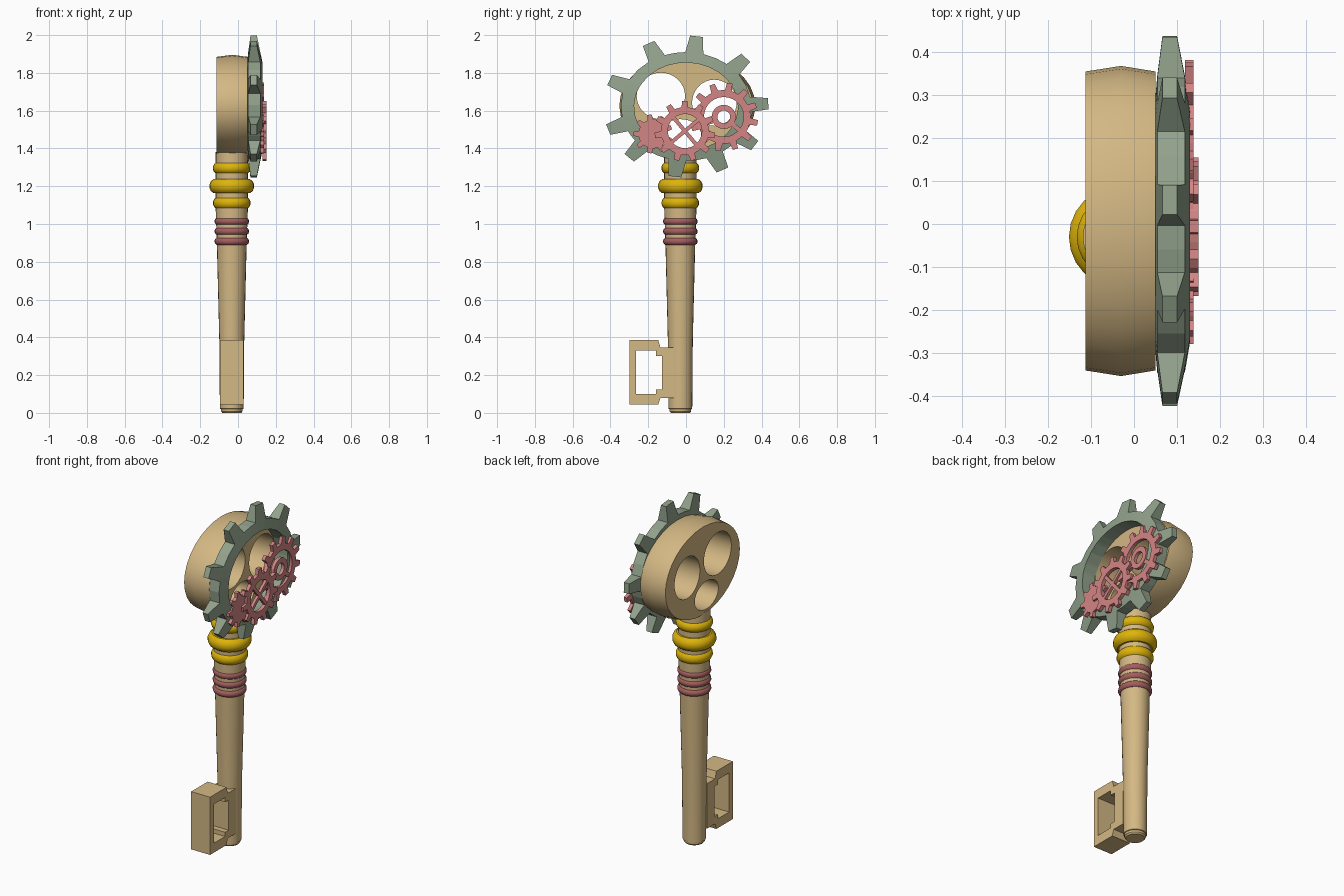
import bpy, bmesh, math
from math import sin, cos, pi, radians

if "Cube" in bpy.data.objects:
    bpy.data.objects.remove(bpy.data.objects["Cube"])


def material(name, r, g, b):
    lin = lambda v: ((v / 255 + 0.055) / 1.055) ** 2.4 if v > 10 else v / 3294
    m = bpy.data.materials.new(name)
    m.diffuse_color = (lin(r), lin(g), lin(b), 1)
    m.use_nodes = True
    m.node_tree.nodes["Principled BSDF"].inputs["Base Color"].default_value = m.diffuse_color
    return m


TAN = material("tan brass", 212, 184, 132)
GOLD = material("gold", 222, 180, 10)
SAGE = material("sage green", 146, 162, 140)
PINK = material("pink copper", 212, 133, 133)
ROSE = material("dark rose", 164, 94, 96)
AX, AY = -0.033, -0.03          # shaft axis


def finish(name, bm, mat, smooth=None):
    bmesh.ops.remove_doubles(bm, verts=bm.verts, dist=1e-5)
    bmesh.ops.dissolve_degenerate(bm, edges=bm.edges, dist=1e-5)
    bmesh.ops.recalc_face_normals(bm, faces=bm.faces)
    me = bpy.data.meshes.new(name)
    bm.to_mesh(me)
    bm.free()
    ob = bpy.data.objects.new(name, me)
    bpy.context.collection.objects.link(ob)
    me.materials.append(mat)
    if smooth:
        bpy.ops.object.select_all(action='DESELECT')
        ob.select_set(True)
        bpy.context.view_layer.objects.active = ob
        bpy.ops.object.shade_smooth_by_angle(angle=radians(smooth))
    return ob


def skin(loops, caps=True, closed=False):
    """Quads between successive loops of equal length."""
    bm = bmesh.new()
    vs = [[bm.verts.new(p) for p in lp] for lp in loops]
    n = len(vs[0])
    for a, b in zip(vs, vs[1:] + (vs[:1] if closed else [])):
        for i in range(n):
            j = (i + 1) % n
            bm.faces.new((a[i], a[j], b[j], b[i]))
    if caps:
        bm.faces.new(vs[0])
        bm.faces.new(vs[-1])
    return bm


def lathe(name, prof, mat, n=24, caps=True, closed=False):
    loops = [[(AX + r * cos(2 * pi * i / n), AY + r * sin(2 * pi * i / n), z)
              for i in range(n)] for r, z in prof]
    return finish(name, skin(loops, caps, closed), mat, 35)


def ellipse(x, cy, cz, ry, rz, n=32):
    return [(x, cy + ry * cos(2 * pi * i / n), cz + rz * sin(2 * pi * i / n)) for i in range(n)]


def gear(name, mat, cy, cz, teeth, inner, root, tip, xs, half=(8, 4.5)):
    """Cog in the y-z plane; xs = (back, front) at inner, root and tip rims."""
    pts = []                                     # (angle, reaches the tip)
    for k, a in enumerate(teeth):
        nxt = teeth[(k + 1) % len(teeth)]
        gap = (nxt - a) % 360
        pts += [(a - half[0], 0), (a - half[1], 1), (a + half[1], 1), (a + half[0], 0),
                (a + gap / 2, 0)]

    def loop(rad, x, use_tip=False):
        out = []
        for a, t in pts:
            up = use_tip and t
            ry, rz = tip if up else rad
            out.append((x[1] if up else x[0], cy + ry * cos(radians(a)), cz + rz * sin(radians(a))))
        return out
    (bi, fi), (br, fr), (bt, ft) = xs
    loops = [loop(inner, (bi, 0)), loop(root, (br, 0)), loop(root, (br, bt), True),
             loop(root, (fr, ft), True), loop(root, (fr, 0)), loop(inner, (fi, 0))]
    return finish(name, skin(loops, False, True), mat)


def box_bar(name, cy, cz, length, width, angle, x0, x1, mat, start=None):
    s = -length if start is None else start
    ca, sa = cos(radians(angle)), sin(radians(angle))
    w = width / 2
    loops = [[(x, cy + u * ca - v * sa, cz + u * sa + v * ca)
              for u, v in ((s, -w), (length, -w), (length, w), (s, w))] for x in (x0, x1)]
    return finish(name, skin(loops), mat)


# shaft
lathe("shaft", [(0.05, 0), (0.057, 0.008), (0.058, 0.02), (0.063, 0.022), (0.066, 0.38),
                (0.079, 0.9), (0.086, 1.1), (0.086, 1.38)], TAN)


# collars and bands, rounded rings
def ring(name, z0, z1, r, mat, rin=0.07):
    h = z1 - z0
    prof = [(rin, z0), (r - 0.3 * h, z0), (r - 0.1 * h, z0 + 0.15 * h), (r, z0 + 0.38 * h),
            (r, z1 - 0.38 * h), (r - 0.1 * h, z1 - 0.15 * h), (r - 0.3 * h, z1), (rin, z1)]
    lathe(name, prof, mat, caps=False, closed=True)


for nm, z0, z1, r in (("lower", 1.08, 1.142, 0.099), ("middle", 1.163, 1.238, 0.118),
                      ("upper", 1.267, 1.325, 0.1)):
    ring(nm + "_gold_collar", z0, z1, r, GOLD)
for k in range(3):
    ring(f"rose_band_{k + 1}", 0.89 + 0.053 * k, 0.926 + 0.053 * k, 0.091, ROSE)

# head: barrel-edged oval disc with three holes
CY, CZ = 0.007, 1.627
head = finish("head_disc", skin([ellipse(-0.113, CY, CZ, 0.347, 0.258),
                                 ellipse(-0.03, CY, CZ, 0.36, 0.269),
                                 ellipse(0.05, CY, CZ, 0.347, 0.258)]), TAN)
for cy, cz, ry, rz in ((-0.133, 1.678, 0.128, 0.123), (0.15, 1.642, 0.118, 0.122),
                       (-0.03, 1.473, 0.11, 0.082)):
    cutter = finish("hole_cutter", skin([ellipse(-0.3, cy, cz, ry, rz),
                                         ellipse(0.3, cy, cz, ry, rz)]), TAN)
    cutter.hide_render = True
    mod = head.modifiers.new("hole", 'BOOLEAN')
    mod.operation, mod.solver, mod.object = 'DIFFERENCE', 'EXACT', cutter
    bpy.context.view_layer.objects.active = head
    bpy.ops.object.modifier_apply(modifier="hole")
    bpy.data.objects.remove(cutter)
bpy.ops.object.select_all(action='DESELECT')
head.select_set(True)
bpy.ops.object.shade_smooth_by_angle(angle=radians(30))

# large sage gear, tapering towards the tooth tips
gear("large_gear", SAGE, 0, 1.622, [2.3, 43.5, 82.6, 117, 158, 199, 226.4, 262.2, 296.3, 326.6],
     (0.275, 0.232), (0.345, 0.288), (0.437, 0.376),
     ((0.048, 0.13), (0.054, 0.118), (0.066, 0.1)))


# three small pink gears
def small_gear(name, cy, cz, n, inner, root, tip, x0, x1, phase, half):
    gear(name, PINK, cy, cz, [phase + 360 * k / n for k in range(n)], (inner, inner),
         (root, root), (tip, tip), ((x0, x1),) * 3, half)


small_gear("spoked_gear", -0.006, 1.492, 11, 0.09, 0.127, 0.161, 0.129, 0.15, 90, (8, 5))
for a in (40, 130):
    box_bar("gear_spoke", -0.006, 1.492, 0.095, 0.02, a, 0.131, 0.148, PINK)
small_gear("ring_gear", 0.2, 1.567, 12, 0.105, 0.142, 0.182, 0.118, 0.138, 80, (7.5, 4.5))
finish("ring_gear_hub", skin([ellipse(x, 0.2, 1.567, r, r, 20) for x, r in
                              ((0.118, 0.034), (0.118, 0.064), (0.138, 0.064), (0.138, 0.034))],
                             False, True), PINK)
for a in (200, 320):
    box_bar("hub_spoke", 0.2, 1.567, 0.11, 0.024, a, 0.12, 0.136, PINK, 0.055)
small_gear("solid_gear", -0.175, 1.477, 9, 0, 0.077, 0.104, 0.118, 0.138, 100, (11, 6))

# key bit: stepped frame, outer and inner outlines matched point for point
outer = [(-0.3, 0.045), (-0.147, 0.045), (-0.135, 0.08), (-0.06, 0.08),
         (-0.06, 0.345), (-0.135, 0.345), (-0.147, 0.385), (-0.3, 0.385)]
inner = [(-0.265, 0.1), (-0.16, 0.1), (-0.16, 0.125), (-0.128, 0.125),
         (-0.128, 0.302), (-0.16, 0.302), (-0.16, 0.33), (-0.265, 0.33)]
X0, X1 = -0.095, 0.028
finish("key_bit", skin([[(x, y, z) for y, z in lp] for x, lp in
                        ((X0, inner), (X0, outer), (X1, outer), (X1, inner))], False, True), TAN)
